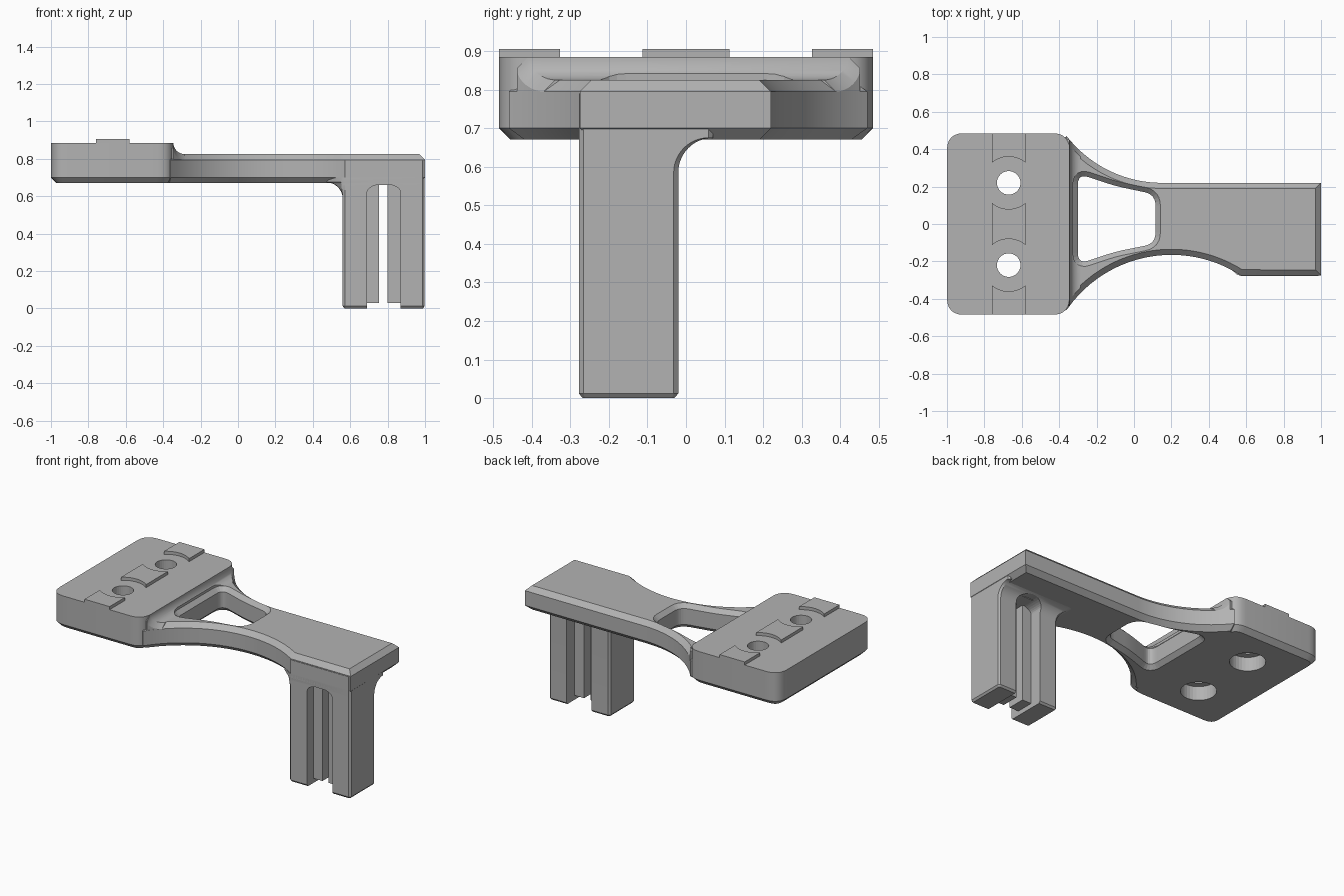
import bpy, bmesh, math
from mathutils import Vector

if "Cube" in bpy.data.objects:
    bpy.data.objects.remove(bpy.data.objects["Cube"])

grey = bpy.data.materials.new("plain_grey")
grey.use_nodes = True
colour = (0.45, 0.45, 0.45, 1)
grey.diffuse_color = colour
grey.node_tree.nodes["Principled BSDF"].inputs["Base Color"].default_value = colour


def loft(name, rings, cutter=False):
    """Skin equal-length rings of 3D points and cap both ends."""
    bm = bmesh.new()
    rows = [[bm.verts.new(p) for p in ring] for ring in rings]
    n = len(rows[0])
    for a, b in zip(rows, rows[1:]):
        for i in range(n):
            j = (i + 1) % n
            bm.faces.new((a[i], a[j], b[j], b[i]))
    bm.faces.new(rows[0][::-1])
    bm.faces.new(rows[-1])
    bmesh.ops.recalc_face_normals(bm, faces=bm.faces)
    mesh = bpy.data.meshes.new(name)
    bm.to_mesh(mesh)
    bm.free()
    ob = bpy.data.objects.new(name, mesh)
    bpy.context.collection.objects.link(ob)
    mesh.materials.append(grey)
    if cutter:
        ob.hide_render = True
        ob.hide_set(True)
    return ob


def inset(pts, d):
    """Offset a counter-clockwise outline inwards by d."""
    out = []
    for i, p in enumerate(pts):
        p = Vector(p)
        e1 = (p - Vector(pts[i - 1])).normalized()
        e2 = (Vector(pts[(i + 1) % len(pts)]) - p).normalized()
        n1, n2 = Vector((-e1.y, e1.x)), Vector((-e2.y, e2.x))
        out.append(p + (n1 + n2) * d / (1 + n1.dot(n2)))
    return out


def slab(name, outline, layers, cutter=False):
    """Stack insets of an outline; layers are (inset, height)."""
    rings = [[(p[0], p[1], z) for p in inset(outline, d)] for d, z in layers]
    return loft(name, rings, cutter)


def rounded(pts, t, n=6):
    out = []
    for i, p in enumerate(pts):
        p = Vector(p)
        a = p + (Vector(pts[i - 1]) - p).normalized() * t
        b = p + (Vector(pts[(i + 1) % len(pts)]) - p).normalized() * t
        for k in range(n + 1):
            u = k / n
            out.append(a * (1 - u) ** 2 + p * 2 * u * (1 - u) + b * u * u)
    return out


def circle(x, y, r, n=32):
    return [(x + r * math.cos(math.tau * k / n), y + r * math.sin(math.tau * k / n)) for k in range(n)]


def cut(ob, tool):
    mod = ob.modifiers.new("cut", "BOOLEAN")
    mod.operation = "DIFFERENCE"
    mod.solver = "EXACT"
    mod.object = tool


def front_edge(x):
    return -0.165 - (0.68 - math.sqrt(0.68 ** 2 - (x - 0.2) ** 2))


def back_edge(x):
    return 0.22 + 0.645 - math.sqrt(0.645 ** 2 - min(0, x - 0.15) ** 2)


BOTTOM, ARM_TOP, BLOCK_TOP, BEVEL = 0.67, 0.825, 0.885, 0.03
HOLE_X, HOLE_Y = -0.67, 0.22

# Mounting block with two counterbored holes
plate = rounded([(-1, -0.485), (-0.345, -0.485), (-0.345, 0.485), (-1, 0.485)], 0.09)
block = slab("mounting_block", plate, [(BEVEL, BOTTOM), (0, BOTTOM + BEVEL), (0, BLOCK_TOP)])
for s in (-1, 1):
    cut(block, slab("hole_cutter", circle(HOLE_X, s * HOLE_Y, 0.063), [(0, 0.6), (0, 1)], True))
    cut(block, slab("counterbore_cutter", circle(HOLE_X, s * HOLE_Y, 0.105), [(0, 0.6), (0, 0.76)], True))


# Raised keys, scooped around the holes
def scoop(cy, side):
    pts = []
    for k in range(13):
        x = -0.09 + 0.18 * k / 12
        pts.append((HOLE_X + x, cy + side * math.sqrt(0.14 ** 2 - x * x)))
    return pts


key_z = [(0, BLOCK_TOP - 0.01), (0, 0.905)]
x0, x1 = HOLE_X - 0.09, HOLE_X + 0.09
slab("middle_key", scoop(-HOLE_Y, 1) + scoop(HOLE_Y, -1)[::-1], key_z)
slab("back_key", scoop(HOLE_Y, 1) + [(x1, 0.485), (x0, 0.485)], key_z)
slab("front_key", [(x0, -0.485), (x1, -0.485)] + scoop(-HOLE_Y, -1)[::-1], key_z)

# Waisted arm
STEPS = 28
low = [-0.36 + 0.93 * k / STEPS for k in range(STEPS + 1)]
high = [0.15 - 0.51 * k / STEPS for k in range(STEPS + 1)]
outline = [(x, front_edge(x)) for x in low] + [(1, -0.275), (1, 0.22)]
outline += [(x, back_edge(x)) for x in high] + [(-0.45, 0.4), (-0.45, -0.4)]
arm = slab("arm", outline, [(BEVEL, BOTTOM), (0, BOTTOM + BEVEL),
                            (0, ARM_TOP - BEVEL), (BEVEL, ARM_TOP)])

# Curved step from the arm up to the block
sections = []
for k in range(11):
    a = math.pi / 2 * k / 10
    x = -0.285 - 0.06 * math.sin(a)
    z = ARM_TOP + 0.06 * (1 - math.cos(a))
    lo, hi = front_edge(x), back_edge(x)
    sections.append([(x, lo, 0.75), (x, lo, z - BEVEL), (x, lo + BEVEL, z),
                     (x, hi - BEVEL, z), (x, hi, z - BEVEL), (x, hi, 0.75)])
sections.append([(-0.4, p[1], p[2]) for p in sections[-1]])
step = loft("curved_step", sections)

# Window through the arm, flared at both faces
window = rounded([(-0.3, -0.215), (-0.1, -0.148), (0.115, -0.105),
                  (0.115, 0.158), (-0.1, 0.203), (-0.3, 0.27)], 0.06)
flare = 0.026
tool = slab("window_cutter", window, [(-flare, 0.6), (-flare, BOTTOM), (0, BOTTOM + flare),
                                      (0, ARM_TOP - flare), (-flare, ARM_TOP), (-flare, 1)], True)
cut(arm, tool)
cut(step, tool)


# Leg, flowing out into the underside of the arm
def leg_ring(d, z, shrink=0):
    left = 0.56 - d
    pts = [(0.56, -0.278), (0.998, -0.278), (0.998, -0.02 + d), (left, -0.02 + d),
           (left, front_edge(left) + 0.02)]
    return [(p.x, p.y, z) for p in inset(rounded(pts, 0.012, 1), shrink)]


leg_rings = [leg_ring(0, 0, 0.01), leg_ring(0, 0.012)]
for k in range(13):
    a = math.pi / 2 * k / 12
    leg_rings.append(leg_ring(0.09 * (1 - math.cos(a)), 0.585 + 0.09 * math.sin(a)))
leg_rings.append(leg_ring(0.09, 0.7))
leg = loft("leg", leg_rings)
loft("leg_top", [leg_ring(0, 0.66), leg_ring(0, 0.79)])

# Arched slot through the leg
arch = [(0.78 + 0.09 * math.cos(math.pi * k / 16), 0.62 + 0.045 * math.sin(math.pi * k / 16))
        for k in range(17)] + [(0.69, -0.1), (0.87, -0.1)]
cut(leg, loft("slot_cutter", [[(x, y, z) for x, z in arch] for y in (-0.5, 0.2)], True))

# Ribs inside the slot
for name, a, b in (("right_rib", 0.68, 0.755), ("left_rib", 0.80, 0.88)):
    slab(name, [(a, -0.215), (b, -0.215), (b, -0.1), (a, -0.1)], [(0, 0.03), (0, 0.665)])

# Smooth shading with sharp edges kept
bpy.ops.object.select_all(action="DESELECT")
for ob in list(bpy.context.collection.objects):
    if ob.type == "MESH" and not ob.hide_render:
        ob.select_set(True)
        bpy.context.view_layer.objects.active = ob
bpy.ops.object.shade_smooth_by_angle(angle=math.radians(25))
